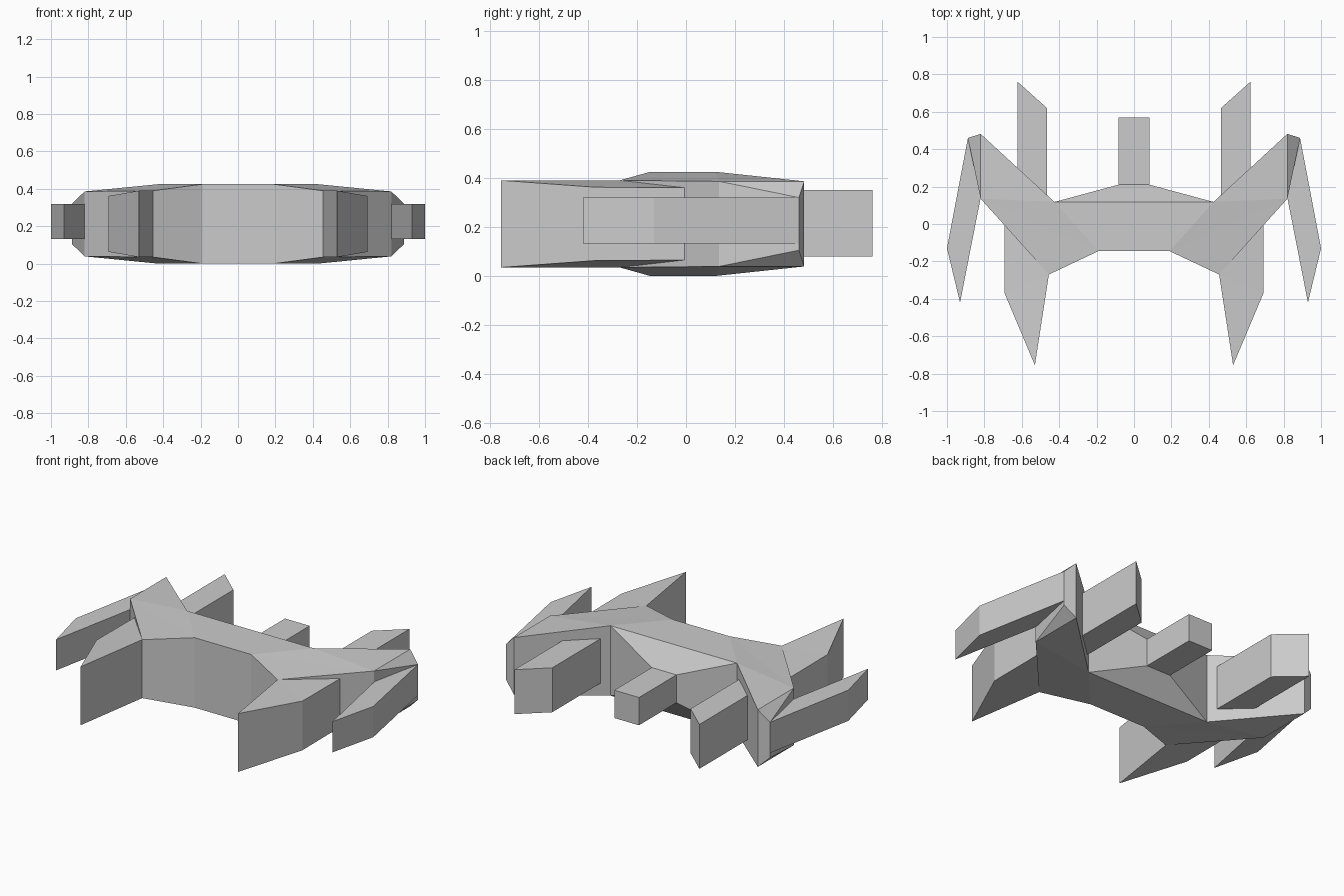
import bpy, bmesh

if "Cube" in bpy.data.objects:
    bpy.data.objects.remove(bpy.data.objects["Cube"])


def slab(name, pts, faces=None, total=0.425):
    """Vertical-walled slab from (x, y, top z) points; the underside mirrors the top."""
    bm = bmesh.new()
    top = [bm.verts.new(p) for p in pts]
    low = [bm.verts.new((x, y, total - z)) for x, y, z in pts]
    n = len(pts)
    for f in faces or [range(n)]:
        bm.faces.new([top[i] for i in f])
        bm.faces.new([low[i] for i in reversed(list(f))])
    for i in range(n):
        j = (i + 1) % n
        if pts[i][0] == 0 and pts[j][0] == 0:
            continue  # leave the centre plane open for mirroring
        bm.faces.new([top[i], low[i], low[j], top[j]])
    bmesh.ops.recalc_face_normals(bm, faces=bm.faces)
    # make sure the upper side faces up, even on open halves
    bm.faces.ensure_lookup_table()
    bm.normal_update()
    if bm.faces[0].normal.z < 0:
        bmesh.ops.reverse_faces(bm, faces=bm.faces)
    mesh = bpy.data.meshes.new(name)
    bm.to_mesh(mesh)
    bm.free()
    obj = bpy.data.objects.new(name, mesh)
    bpy.context.collection.objects.link(obj)
    mod = obj.modifiers.new("mirror", "MIRROR")
    mod.use_axis[0] = True
    mod.merge_threshold = 0.0005
    return obj


# Main hull with swept-back shoulders
slab("main_hull",
     [(0, -0.145, 0.425), (0.19, -0.145, 0.425), (0.455, -0.27, 0.39),
      (0.82, 0.135, 0.386), (0.82, 0.482, 0.386), (0.425, 0.118, 0.425),
      (0, 0.118, 0.425)],
     [(0, 1, 5, 6), (1, 2, 3), (1, 3, 5), (3, 4, 5)])

# Tapered hub behind the hull
slab("rear_hub",
     [(0, 0.118, 0.425), (0.425, 0.118, 0.425), (0.083, 0.21, 0.297),
      (0, 0.21, 0.297)],
     [(0, 1, 2), (0, 2, 3)])

# Centre tail boom
slab("tail_boom",
     [(0, 0.2, 0.297), (0.083, 0.2, 0.297), (0.083, 0.57, 0.297),
      (0, 0.57, 0.297)])

# Front prongs
slab("front_prong",
     [(0.455, -0.27, 0.39), (0.53, -0.755, 0.39), (0.692, -0.37, 0.362),
      (0.692, -0.005, 0.36)],
     [(0, 1, 2), (0, 2, 3)])

# Rear prongs, rooted inside the shoulders
slab("rear_prong",
     [(0.465, 0.13, 0.35), (0.622, 0.27, 0.35), (0.622, 0.76, 0.35),
      (0.465, 0.62, 0.35)], total=0.43)

# Sloped shoulder ends carrying the outer wings
slab("shoulder_end",
     [(0.82, 0.135, 0.386), (0.888, 0.46, 0.32), (0.82, 0.482, 0.386)])

# Outer blade wings
slab("outer_wing",
     [(0.82, 0.14, 0.32), (0.93, -0.42, 0.32), (1.0, -0.13, 0.32),
      (0.888, 0.46, 0.32)], total=0.453)
